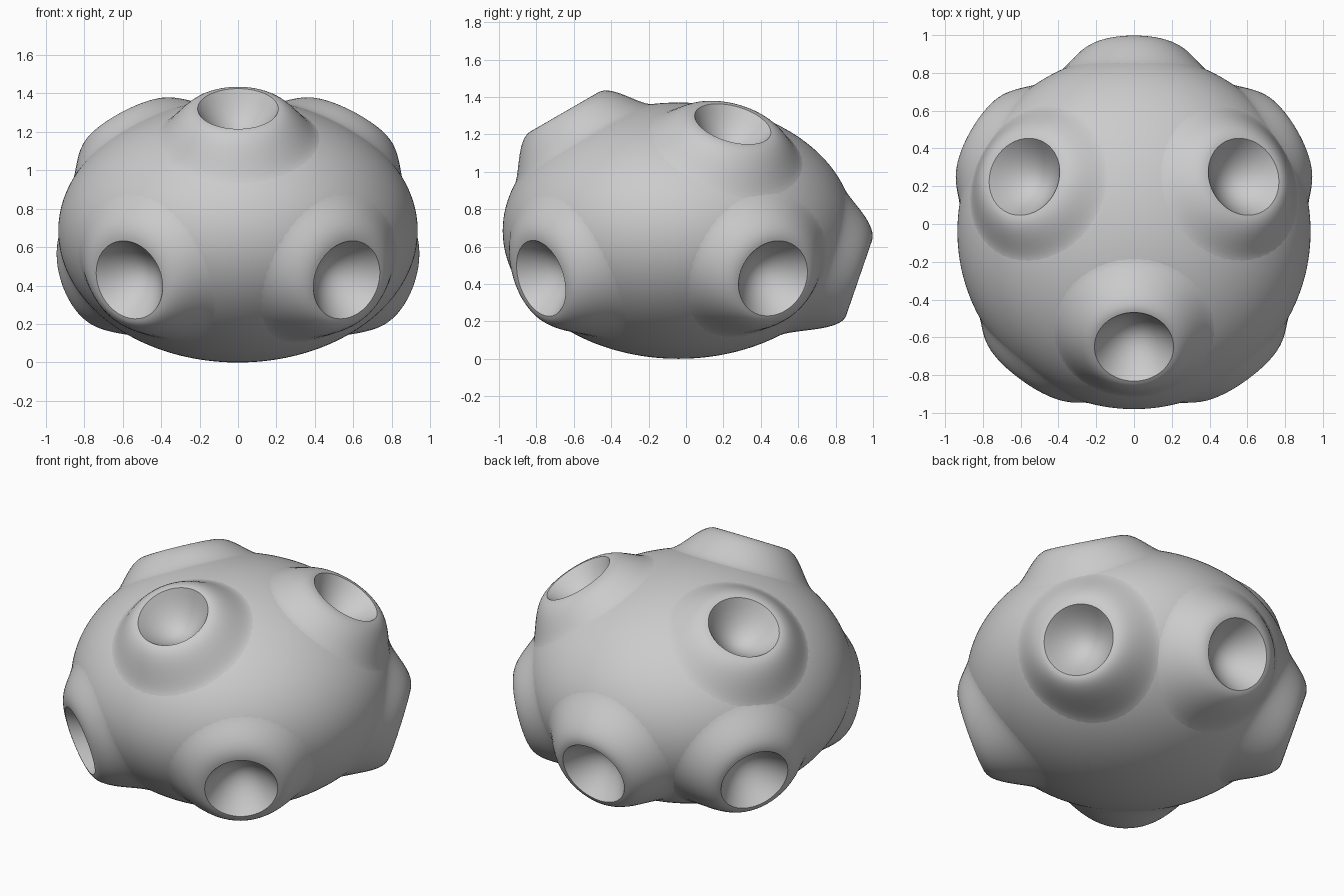
import bpy, bmesh, math
from mathutils import Vector

if "Cube" in bpy.data.objects:
    bpy.data.objects.remove(bpy.data.objects["Cube"])

CENTER = Vector((0, -0.04, 0.685))
RADII = Vector((0.935, 0.94, 0.685))
HOLE, OUTER, DEPTH = 0.21, 0.43, 0.16


def axis_from(azimuth, elevation):
    a, e = math.radians(azimuth), math.radians(elevation)
    return Vector((math.cos(a) * math.cos(e), math.sin(a) * math.cos(e), math.sin(e)))


def body_height(p, n):
    """Signed distance along n from p to the outer body surface."""
    q = Vector([(p[i] - CENTER[i]) / RADII[i] for i in range(3)])
    d = Vector([n[i] / RADII[i] for i in range(3)])
    a, b, c = d.dot(d), q.dot(d), q.dot(q) - 1
    return (-b + math.sqrt(max(b * b - a * c, 0))) / a


def finish(bm, name):
    bmesh.ops.recalc_face_normals(bm, faces=bm.faces)
    me = bpy.data.meshes.new(name)
    bm.to_mesh(me)
    bm.free()
    ob = bpy.data.objects.new(name, me)
    bpy.context.collection.objects.link(ob)
    bpy.context.view_layer.objects.active = ob
    bpy.ops.object.select_all(action='DESELECT')
    ob.select_set(True)
    bpy.ops.object.shade_smooth_by_angle(angle=math.radians(35))
    return ob


# Crater list: name, rim centre, outward axis
vents = [("upper_front_crater", Vector((0, -0.65, 1.32)), axis_from(-90, 60)),
         ("lower_back_crater", Vector((0, 0.925, 0.43)), axis_from(90, -19))]
for side, s in (("right", 1), ("left", -1)):
    for part, pos, az, el in (("upper_back", (0.58, 0.25, 1.255), 28, 59),
                              ("lower_side", (0.805, 0.465, 0.43), 30, -17),
                              ("lower_front", (0.565, -0.775, 0.43), -54, -15)):
        n = axis_from(az, el)
        vents.append((f"{part}_crater_{side}", Vector((s * pos[0], pos[1], pos[2])),
                      Vector((s * n.x, n.y, n.z))))

# Rounded body, opened under each crater
bm = bmesh.new()
bmesh.ops.create_icosphere(bm, subdivisions=6, radius=1)
for v in bm.verts:
    v.co = Vector([CENTER[i] + v.co[i] * RADII[i] for i in range(3)])
hidden = []
for f in bm.faces:
    for _, pos, n in vents:
        d = f.calc_center_median() - pos
        h = d.dot(n)
        if h > -0.5 and (d - h * n).length < OUTER - 0.06:
            hidden.append(f)
            break
bmesh.ops.delete(bm, geom=hidden, context='FACES')
finish(bm, "body")

# Craters: sharp-rimmed bowl, rounded lip, flare blending into the body
rings = [HOLE * i / 8 for i in range(1, 9)]
rings += [HOLE + (OUTER - HOLE) * i / 14 for i in range(1, 15)]
SEG = 48
for name, pos, n in vents:
    u = n.orthogonal().normalized()
    w = n.cross(u)
    bm = bmesh.new()
    tip = bm.verts.new(pos - n * DEPTH)
    prev = None
    for r in rings:
        ring = []
        for k in range(SEG):
            t = 2 * math.pi * k / SEG
            p = pos + r * (math.cos(t) * u + math.sin(t) * w)
            if r <= HOLE + 1e-6:
                h = -DEPTH * (1 - (r / HOLE) ** 2)
            else:
                x = (r - HOLE) / (OUTER - HOLE)
                b = x * x * (3 - 2 * x)
                h = b * (body_height(p, n) - 0.001)
            ring.append(bm.verts.new(p + n * h))
        for k in range(SEG):
            j = (k + 1) % SEG
            if prev:
                bm.faces.new((prev[k], ring[k], ring[j], prev[j]))
            else:
                bm.faces.new((tip, ring[k], ring[j]))
        prev = ring
    ob = finish(bm, name)
    # Keep the open shell facing outwards
    if ob.data.polygons[-1].normal.dot(n) < 0:
        ob.data.flip_normals()
